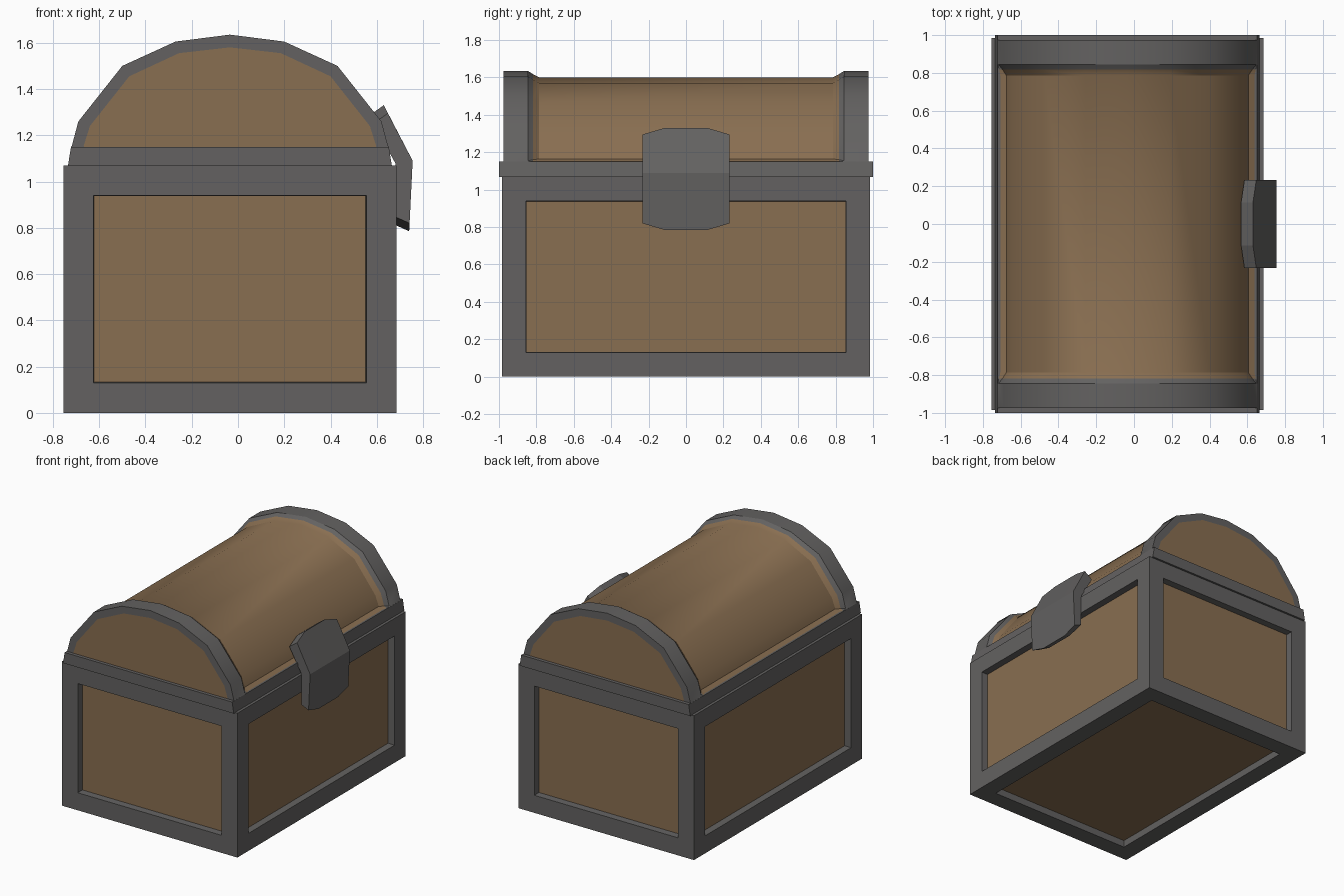
import bpy, bmesh

if "Cube" in bpy.data.objects:
    bpy.data.objects.remove(bpy.data.objects["Cube"])


def material(name, col):
    m = bpy.data.materials.new(name)
    m.diffuse_color = (*col, 1)
    m.use_nodes = True
    m.node_tree.nodes["Principled BSDF"].inputs["Base Color"].default_value = m.diffuse_color
    return m


IRON = material("dark iron", (0.125, 0.121, 0.119))
WOOD = material("brown wood", (0.250, 0.157, 0.082))
CX = -0.035  # middle of the chest body; the lock fills the rest on +x


def finish(bm, name, smooth=False):
    bmesh.ops.recalc_face_normals(bm, faces=bm.faces)
    me = bpy.data.meshes.new(name)
    bm.to_mesh(me)
    bm.free()
    me.materials.append(IRON)
    me.materials.append(WOOD)
    ob = bpy.data.objects.new(name, me)
    bpy.context.collection.objects.link(ob)
    if smooth:
        bpy.ops.object.select_all(action='DESELECT')
        ob.select_set(True)
        bpy.context.view_layer.objects.active = ob
        bpy.ops.object.shade_smooth_by_angle(angle=0.52)
    return ob


def loft(bm, rings, mats, cap_mat=0, closed=True):
    """Join rings of 3D points with quads; one material index per section."""
    rows = [[bm.verts.new(p) for p in r] for r in rings]
    n = len(rows[0])
    for a, b, m in zip(rows, rows[1:], mats):
        for i in range(n):
            j = (i + 1) % n
            bm.faces.new((a[i], a[j], b[j], b[i])).material_index = m
    for r in (rows[0], rows[-1]):
        bm.faces.new(r).material_index = cap_mat


# chest body: box with a recessed wooden panel in every face but the top
bm = bmesh.new()
bmesh.ops.create_cube(bm, size=1)
for v in bm.verts:
    v.co = (CX + v.co.x * 1.44, v.co.y * 1.97, (v.co.z + 0.5) * 1.07)
panels = [f for f in bm.faces if f.normal.z < 0.5]
bmesh.ops.inset_individual(bm, faces=panels, thickness=0.13, use_even_offset=True)
bmesh.ops.inset_individual(bm, faces=panels, thickness=0.003, depth=-0.05,
                           use_even_offset=True)
for f in panels:
    f.material_index = 1
finish(bm, "chest_body")

# lid band
bm = bmesh.new()
section = [(-0.70, 1.068), (0.70, 1.068), (0.687, 1.15), (-0.687, 1.15)]
loft(bm, [[(CX + x, y, z) for x, z in section] for y in (-1, 1)], [0])
finish(bm, "lid_band")

# lid: half profiles of the arch rim, end panel and sunken barrel, mirrored
rim = [(.687, 1.149), (.683, 1.155), (.655, 1.26), (.465, 1.50), (.235, 1.605), (0, 1.635)]
end = [(.63, 1.149), (.632, 1.155), (.605, 1.24), (.435, 1.455), (.22, 1.555), (0, 1.58)]
barrel = [(.675, 1.149), (.64, 1.165), (.612, 1.24), (.438, 1.465), (.222, 1.57), (0, 1.60)]
mid = [((a + c) / 2, (b + d) / 2) for (a, b), (c, d) in zip(rim, barrel)]


def ring(y, half):
    pts = half + [(-x, z) for x, z in reversed(half[:-1])]
    return [(CX + x, y, z) for x, z in pts]


stations = [(.975, end), (.975, rim), (.845, rim), (.818, mid), (.785, barrel)]
rings = [ring(-y, h) for y, h in stations] + [ring(y, h) for y, h in reversed(stations)]
bm = bmesh.new()
loft(bm, rings, [0, 0, 0, 1, 1, 1, 0, 0, 0], cap_mat=1)
finish(bm, "lid", smooth=True)

# lock plate: bent slab with clipped corners on the +x side
bm = bmesh.new()
rings = []
for y in (-.233, -.115, .115, .233):
    c = 0.035 if abs(y) > 0.2 else 0  # corner clip
    outer = [(.63 + c * .5, 1.33 - c), (.755, 1.09), (.74 + c * .05, .785 + c)]
    inner = [(.685, .81 + c), (.68, 1.08), (.567 + c * .5, 1.285 - c)]
    rings.append([(x, y, z) for x, z in outer + inner])
loft(bm, rings, [0, 0, 0])
finish(bm, "lock_plate")
